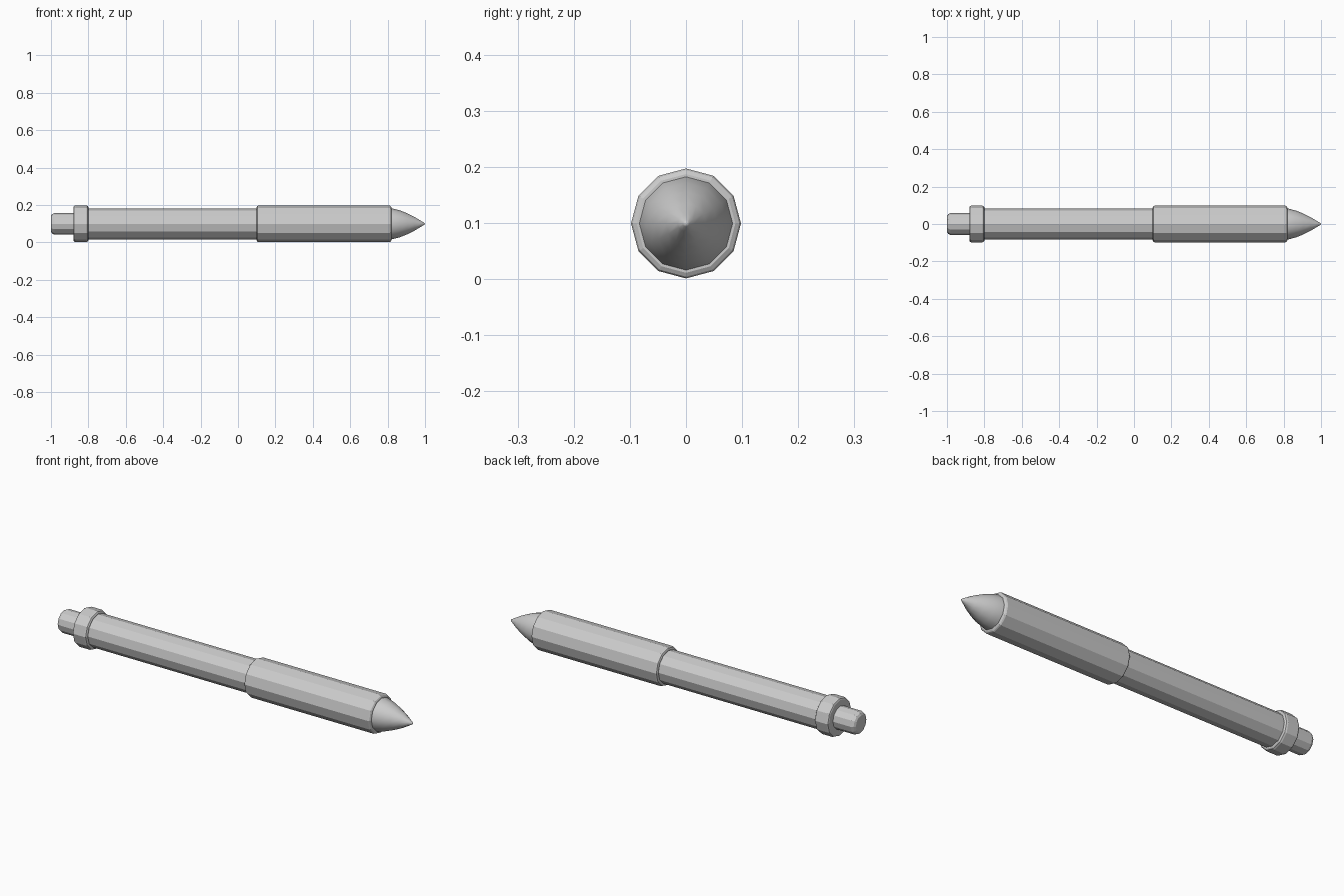
import bpy, bmesh
from math import sin, cos, tau

if "Cube" in bpy.data.objects:
    bpy.data.objects.remove(bpy.data.objects["Cube"])

SIDES = 12
AXIS_Z = 0.099


def turned(name, profile, smooth=False):
    """Spin (x, radius) points around the pen's long axis and cap the ends."""
    bm = bmesh.new()
    rings = []
    for x, r in profile:
        if r == 0:
            rings.append([bm.verts.new((x, 0, AXIS_Z))] * SIDES)
        else:
            rings.append([bm.verts.new((x, r * sin(tau * i / SIDES), AXIS_Z + r * cos(tau * i / SIDES)))
                          for i in range(SIDES)])
    for a, b in zip(rings, rings[1:]):
        for i in range(SIDES):
            j = (i + 1) % SIDES
            bm.faces.new(dict.fromkeys((a[i], a[j], b[j], b[i])))
    for ring in (rings[0], rings[-1]):
        if len(set(ring)) == SIDES:
            bm.faces.new(ring)
    bmesh.ops.recalc_face_normals(bm, faces=bm.faces)
    for f in bm.faces:
        f.smooth = smooth and len(f.verts) <= 4
    mesh = bpy.data.meshes.new(name)
    bm.to_mesh(mesh)
    bm.free()
    obj = bpy.data.objects.new(name, mesh)
    bpy.context.collection.objects.link(obj)
    return obj


# Push button at the back end
turned("push_button", [(-1.0, 0.042), (-0.994, 0.052), (-0.982, 0.058), (-0.87, 0.058)])
# Collar behind the barrel
turned("collar", [(-0.88, 0.089), (-0.877, 0.095), (-0.87, 0.098),
                  (-0.812, 0.098), (-0.804, 0.095), (-0.80, 0.089)])
# Slim barrel
turned("barrel", [(-0.81, 0.083), (0.11, 0.083)])
# Thicker grip sleeve
turned("grip", [(0.10, 0.089), (0.103, 0.095), (0.11, 0.098),
                (0.81, 0.098), (0.816, 0.095), (0.82, 0.088)])
# Convex writing tip
turned("tip", [(0.81, 0.084), (0.822, 0.083), (0.865, 0.072), (0.905, 0.056), (0.945, 0.036),
               (0.98, 0.015), (0.995, 0.006), (1.0, 0)], smooth=True)
